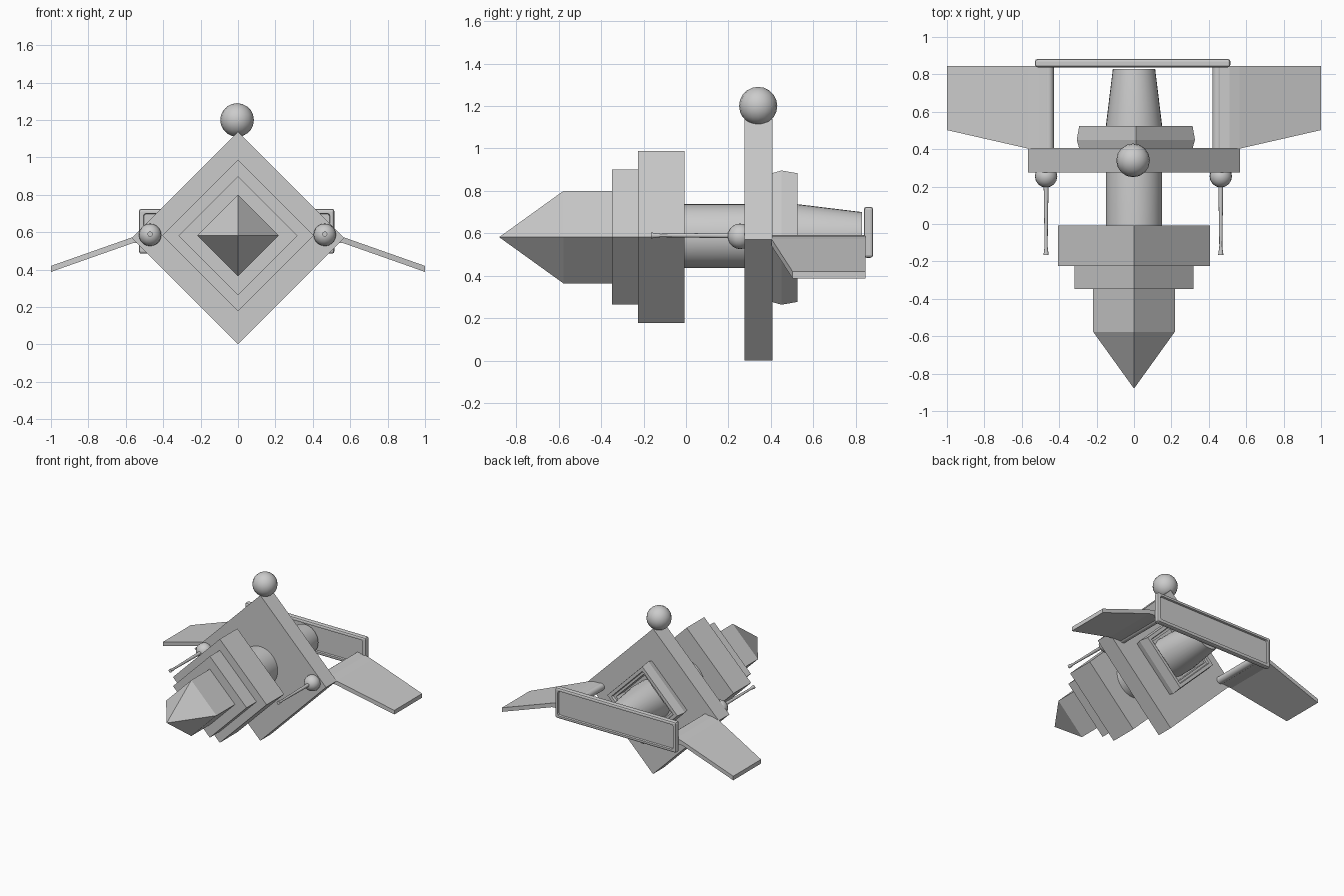
import bpy, bmesh, math

if "Cube" in bpy.data.objects:
    bpy.data.objects.remove(bpy.data.objects["Cube"])


def finish(bm, name, smooth=False):
    bmesh.ops.recalc_face_normals(bm, faces=bm.faces)
    me = bpy.data.meshes.new(name)
    bm.to_mesh(me)
    bm.free()
    ob = bpy.data.objects.new(name, me)
    bpy.context.collection.objects.link(ob)
    if smooth:
        bpy.ops.object.select_all(action='DESELECT')
        ob.select_set(True)
        bpy.context.view_layer.objects.active = ob
        bpy.ops.object.shade_smooth_by_angle(angle=math.radians(35))
    return ob


def lathe_y(name, profile, x, z, sides=4, smooth=False, closed=False):
    """Sweep (y, radius) points around the y axis; 4 sides gives a diamond."""
    bm = bmesh.new()
    rings = []
    for y, r in profile:
        if r == 0:
            rings.append([bm.verts.new((x, y, z))] * sides)
        else:
            rings.append([bm.verts.new((x + r * math.cos(2 * math.pi * i / sides), y,
                                        z + r * math.sin(2 * math.pi * i / sides)))
                          for i in range(sides)])
    pairs = list(zip(rings, rings[1:]))
    if closed:
        pairs.append((rings[-1], rings[0]))
    for a, b in pairs:
        for i in range(sides):
            j = (i + 1) % sides
            bm.faces.new(list(dict.fromkeys((a[i], a[j], b[j], b[i]))))
    if not closed:
        for ring in (rings[0], rings[-1]):
            if len(set(ring)) > 2:
                bm.faces.new(ring)
    return finish(bm, name, smooth)


def ball(name, loc, r):
    bm = bmesh.new()
    bmesh.ops.create_uvsphere(bm, u_segments=16, v_segments=10, radius=r)
    bmesh.ops.translate(bm, verts=bm.verts, vec=loc)
    return finish(bm, name, True)


# Stepped diamond hull with pointed nose
lathe_y("stepped_nose", [(-0.88, 0), (-0.577, 0.218), (-0.348, 0.218), (-0.348, 0.318),
                         (-0.225, 0.318), (-0.225, 0.405), (-0.008, 0.405)], 0, 0.582)

# Large diamond plate with the ball on its top corner
lathe_y("diamond_plate", [(0.275, 0.568), (0.407, 0.568)], 0, 0.57)
ball("top_ball", (-0.005, 0.34, 1.2), 0.09)

# Central tube and tapered engine nozzle
lathe_y("engine_tube", [(-0.02, 0.151), (0.52, 0.151), (0.83, 0.113)], 0, 0.587, 32, True)

# Hollow diamond frame around the nozzle
lathe_y("nozzle_frame", [(0.4, 0.302), (0.45, 0.316), (0.525, 0.303), (0.525, 0.268),
                         (0.508, 0.262), (0.508, 0.238), (0.4, 0.238)], 0.01, 0.58, closed=True)

# Rear panel with raised rim on both faces
bm = bmesh.new()
bmesh.ops.create_cube(bm, size=1)
bmesh.ops.scale(bm, verts=bm.verts, vec=(1.045, 0.044, 0.24))
bmesh.ops.translate(bm, verts=bm.verts, vec=(-0.007, 0.86, 0.605))
bm.normal_update()
sides = [f for f in bm.faces if abs(f.normal.y) > 0.9]
bmesh.ops.inset_individual(bm, faces=sides, thickness=0.034)
bmesh.ops.inset_individual(bm, faces=sides, thickness=0.004, depth=-0.014)
panel = finish(bm, "rear_panel")
bev = panel.modifiers.new("soft_rim", 'BEVEL')
bev.width = 0.013
bev.segments = 2
bev.limit_method = 'ANGLE'
bev.angle_limit = math.radians(80)

for side, tag in ((-1, "left"), (1, "right")):
    # Strut from plate to rear panel
    lathe_y(tag + "_strut", [(0.39, 0.028), (0.85, 0.028)], side * 0.452 - 0.005, 0.565, 16, True)

    # Gun ball and thin barrel with flared muzzle
    x = side * 0.467 - 0.003
    ball(tag + "_gun_ball", (x, 0.255, 0.586), 0.06)
    lathe_y(tag + "_gun_barrel", [(-0.165, 0.014), (-0.12, 0.008), (0.21, 0.013), (0.25, 0.013)],
            x, 0.59, 12, True)

    # Swept, drooping wing: (x, front y, top z, bottom z)
    bm = bmesh.new()
    rings = []
    for wx, fy, top, bot in ((0.45, 0.4, 0.59, 0.545), (0.51, 0.4, 0.588, 0.545),
                             (0.565, 0.403, 0.573, 0.541), (1.0, 0.502, 0.42, 0.388)):
        rings.append([bm.verts.new((side * wx, y, z)) for y, z in
                      ((fy, bot), (0.845, bot), (0.845, top), (fy, top))])
    for a, b in zip(rings, rings[1:]):
        for i in range(4):
            j = (i + 1) % 4
            bm.faces.new((a[i], a[j], b[j], b[i]))
    bm.faces.new(rings[0])
    bm.faces.new(rings[-1])
    finish(bm, tag + "_wing")
